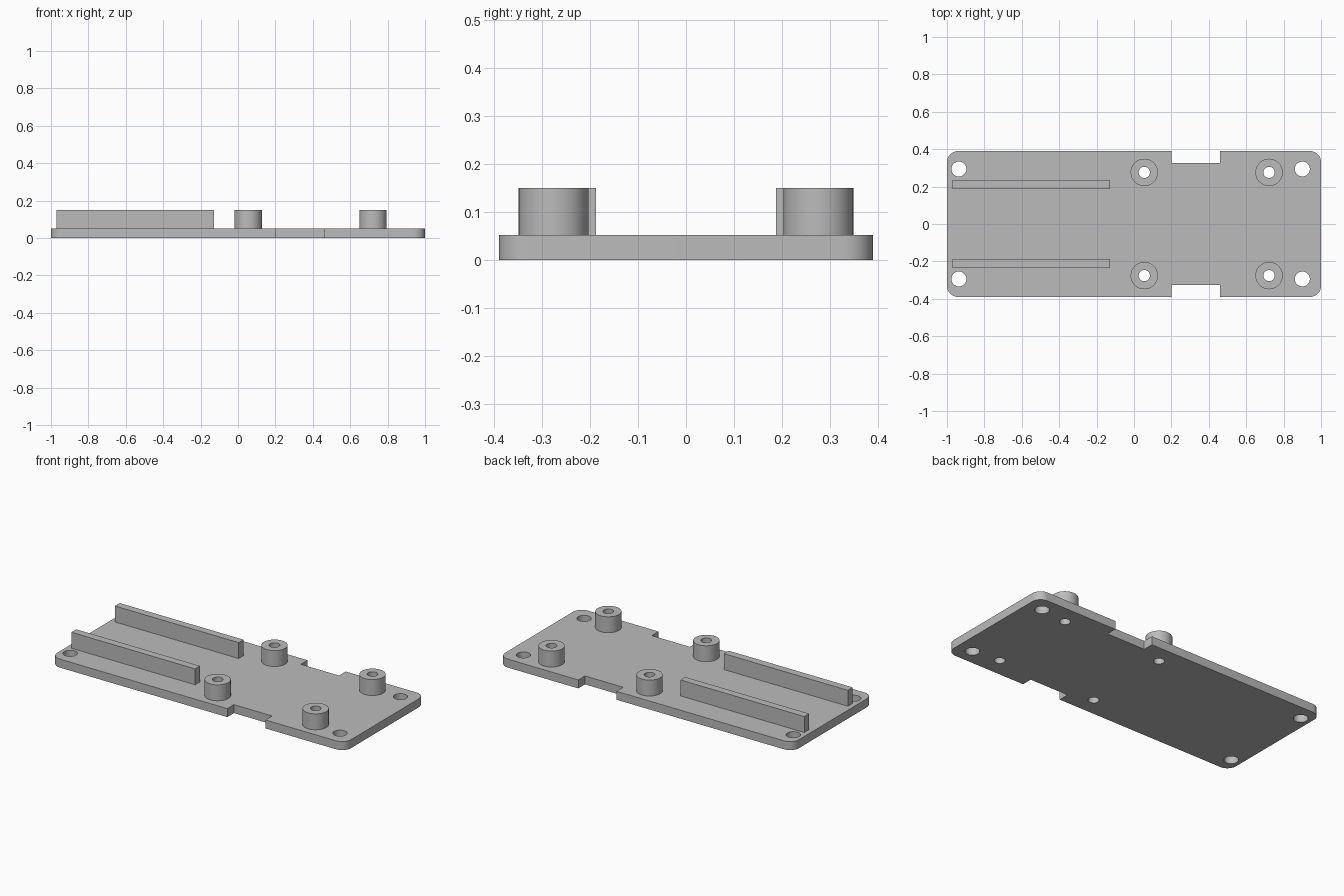
import bpy
import bmesh
from math import cos, sin, pi

cube = bpy.data.objects.get("Cube")
if cube:
    bpy.data.objects.remove(cube, do_unlink=True)

grey = bpy.data.materials.new("plain grey")
grey.use_nodes = True
colour = (0.5, 0.5, 0.5, 1)
grey.diffuse_color = colour
grey.node_tree.nodes["Principled BSDF"].inputs["Base Color"].default_value = colour

PLATE_TOP, TOP = 0.052, 0.15
HALF_Y, NOTCH_Y, CORNER = 0.39, 0.325, 0.06
BOSS_HOLE, BOSS_R, SCREW_R = 0.03, 0.073, 0.04
BOSS_X, BOSS_Y = (0.055, 0.722), 0.276
SCREW_X, SCREW_Y = (-0.936, 0.9), 0.294


def arc(x, y, r, start=0.0, sweep=2 * pi, steps=48):
    """Points along an arc; a full circle leaves out the repeated end."""
    count = steps if sweep >= 2 * pi else steps + 1
    return [(x + r * cos(start + sweep * i / steps),
             y + r * sin(start + sweep * i / steps)) for i in range(count)]


def extrude_profile(name, loops, z0, z1):
    """Extrude a flat outline (first loop) with holes (other loops)."""
    curve = bpy.data.curves.new(name, "CURVE")
    curve.dimensions = "2D"
    curve.fill_mode = "BOTH"
    curve.extrude = (z1 - z0) / 2
    for loop in loops:
        spline = curve.splines.new("POLY")
        spline.points.add(len(loop) - 1)
        for point, (x, y) in zip(spline.points, loop):
            point.co = (x, y, 0, 1)
        spline.use_cyclic_u = True
    obj = bpy.data.objects.new(name, curve)
    bpy.context.collection.objects.link(obj)
    bpy.ops.object.select_all(action="DESELECT")
    obj.select_set(True)
    bpy.context.view_layer.objects.active = obj
    bpy.ops.object.convert(target="MESH")
    obj = bpy.context.object
    # Weld the caps to the walls
    bm = bmesh.new()
    bm.from_mesh(obj.data)
    bmesh.ops.remove_doubles(bm, verts=bm.verts, dist=1e-5)
    bmesh.ops.translate(bm, verts=bm.verts, vec=(0, 0, (z0 + z1) / 2))
    bmesh.ops.recalc_face_normals(bm, faces=bm.faces)
    bm.to_mesh(obj.data)
    bm.free()
    obj.data.materials.clear()
    obj.data.materials.append(grey)
    bpy.ops.object.shade_smooth_by_angle()
    return obj


# Base plate: rounded corners, a notch on each long side, drilled through
cx, cy = 1 - CORNER, HALF_Y - CORNER
back_edge = (arc(cx, cy, CORNER, 0, pi / 2, 12)
             + [(0.46, HALF_Y), (0.46, NOTCH_Y), (0.2, NOTCH_Y), (0.2, HALF_Y)]
             + arc(-cx, cy, CORNER, pi / 2, pi / 2, 12))
outline = back_edge + [(x, -y) for x, y in reversed(back_edge)]
holes = [arc(x, s * SCREW_Y, SCREW_R) for x in SCREW_X for s in (-1, 1)]
holes += [arc(x, s * BOSS_Y, BOSS_HOLE) for x in BOSS_X for s in (-1, 1)]
extrude_profile("base_plate", [outline] + holes, 0, PLATE_TOP)

for side, s in (("front", -1), ("back", 1)):
    # Hollow standoffs
    for end, x in zip(("middle", "left"), BOSS_X):
        extrude_profile(f"{side}_{end}_standoff",
                        [arc(x, s * BOSS_Y, BOSS_R), arc(x, s * BOSS_Y, BOSS_HOLE)],
                        PLATE_TOP, TOP)
    # Long guide rails
    y0, y1 = s * 0.188, s * 0.235
    extrude_profile(f"{side}_rail",
                    [[(-0.97, y0), (-0.127, y0), (-0.127, y1), (-0.97, y1)]],
                    PLATE_TOP, TOP)
